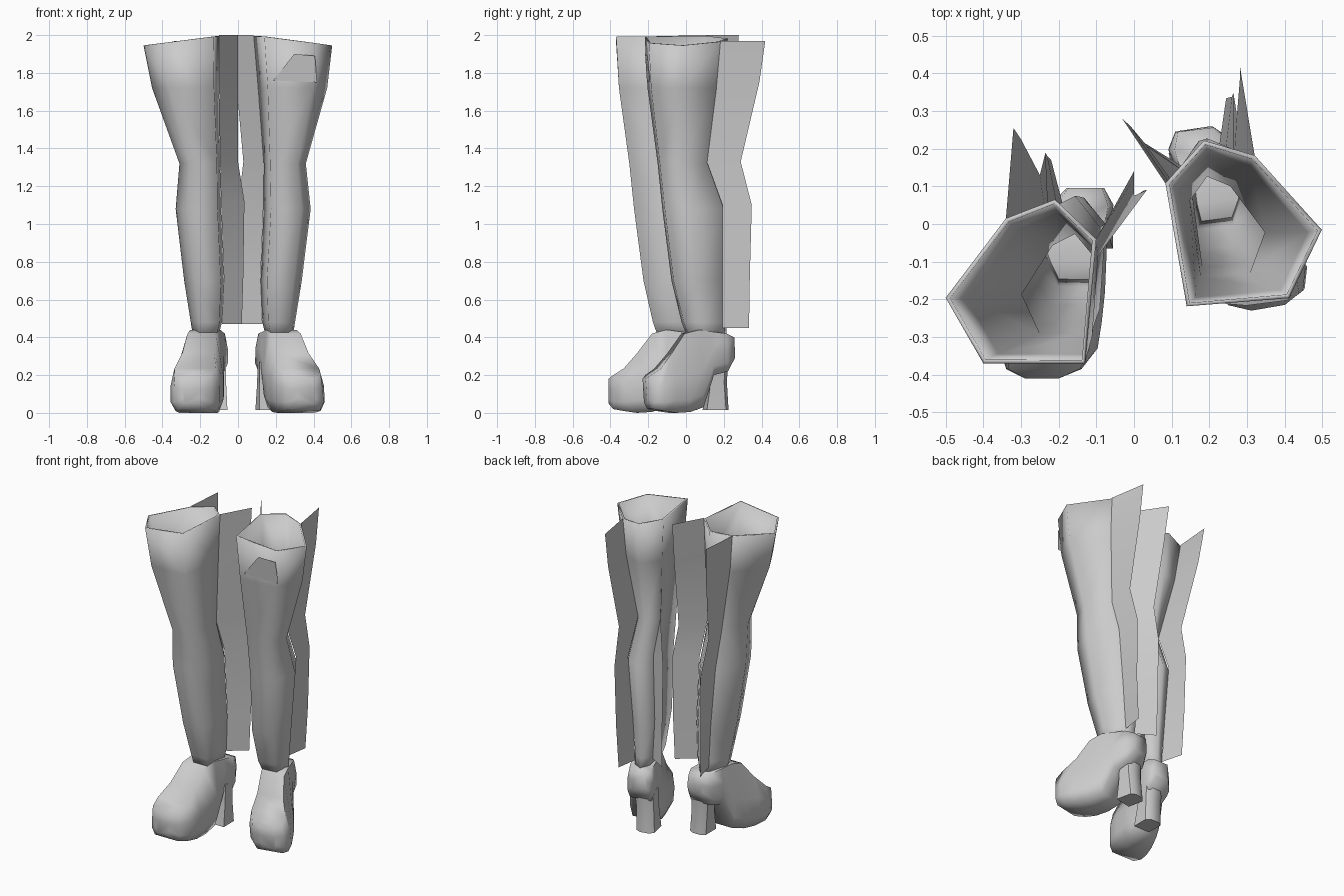
import bpy, bmesh, math
from mathutils import Matrix, Vector

cube = bpy.data.objects.get("Cube")
if cube:
    bpy.data.objects.remove(cube)

grey = bpy.data.materials.new("light grey leather")
grey.use_nodes = True
COLOUR = (0.6, 0.6, 0.6, 1)
grey.diffuse_color = COLOUR
grey.node_tree.nodes["Principled BSDF"].inputs["Base Color"].default_value = COLOUR


def place(p, side):
    """Right boot stays as drawn; left boot is mirrored, turned (foot most), moved back and leaned in."""
    p = Vector(p)
    if side == "right":
        return p
    lean = 0.045 - 0.065 * max(0, (p.z - 1.2) / 0.8)
    turn = 0.08 + 0.13 * max(0, (0.6 - p.z) / 0.6)
    p.x = -p.x
    return Matrix.Rotation(turn, 3, "Z") @ p + Vector((lean, 0.14, 0))


def loft(name, side, rings, closed=True, cap_start=False, cap_end=False, smooth=180):
    """Skin a row of point rings into one object."""
    bm = bmesh.new()
    rows = [[bm.verts.new(place(p, side)) for p in ring] for ring in rings]
    for a, b in zip(rows, rows[1:]):
        n = len(a)
        for i in range(n if closed else n - 1):
            j = (i + 1) % n
            bm.faces.new((a[i], a[j], b[j], b[i]))
    if cap_start:
        bm.faces.new(rows[0])
    if cap_end:
        bm.faces.new(rows[-1])
    bmesh.ops.recalc_face_normals(bm, faces=bm.faces)
    mesh = bpy.data.meshes.new(name)
    bm.to_mesh(mesh)
    bm.free()
    mesh.materials.append(grey)
    ob = bpy.data.objects.new(f"{side}_{name}", mesh)
    bpy.context.collection.objects.link(ob)
    bpy.ops.object.select_all(action="DESELECT")
    ob.select_set(True)
    bpy.context.view_layer.objects.active = ob
    bpy.ops.object.shade_smooth_by_angle(angle=math.radians(smooth))
    return ob


# Shaft cross-section: outer, front outer, front inner, inner, back, back outer
SECTION = [(-1, -.2), (-.5, -1), (.85, -1), (1, .52), (.45, 1), (-.2, .77)]
# Shaft levels: z, x range, y range
SHAFT = [(1.97, -.5, -.1, -.37, .065), (1.72, -.455, -.1, -.355, .04),
         (1.32, -.31, -.095, -.3, -.015), (1.08, -.33, -.09, -.275, .075),
         (.7, -.285, -.075, -.225, .07), (.48, -.25, -.085, -.175, .06),
         (.38, -.235, -.11, -.14, .055)]


def shaft_ring(z, x0, x1, y0, y1):
    cx, cy, rx, ry = (x0 + x1) / 2, (y0 + y1) / 2, (x1 - x0) / 2, (y1 - y0) / 2
    tilt = 0.025 if z > 1.9 else 0
    return [(cx + u * rx, cy + v * ry, z + tilt * u) for u, v in SECTION]


# Foot stations: y, half width, half width on top, bottom z, top z
FOOT = [(.095, .05, .045, .29, .4), (.05, .085, .07, .22, .42),
        (-.03, .085, .075, .2, .43), (-.1, .1, .08, .03, .44),
        (-.18, .115, .075, .005, .42), (-.26, .125, .085, 0, .315),
        (-.33, .13, .11, .01, .235), (-.385, .1, .095, .02, .2), (-.41, .045, .045, .05, .18)]


def foot_ring(y, w, top, z0, z1):
    cx = -.13 + (y - .09) * .23
    side = z0 + min(.19, (z1 - z0) * .6)
    half = [(.8 * w, z0), (w, z0 + (side - z0) * .35), (w, side), (top, z1)]
    outline = half + [(-u, z) for u, z in reversed(half)]
    return [(cx + u, y, z) for u, z in outline]


# Heel block levels: z, centre x, half width, front y, back y
HEEL = [(.27, -.125, .06, -.035, .06), (.16, -.118, .055, -.04, .052), (.015, -.112, .056, -.065, .058)]


def heel_ring(z, cx, w, y0, y1):
    return [(cx - w, y0, z), (cx + w, y0, z), (cx + w, y1 - .02, z),
            (cx + w * .5, y1, z), (cx - w * .5, y1, z), (cx - w, y1 - .02, z)]


# Free edges of the loose rear flaps, from top to bottom
OUTER_EDGE = [(-.32, .255, 1.97), (-.3, .225, 1.75), (-.25, .13, 1.33),
              (-.235, .19, 1.1), (-.23, .18, .72), (-.22, .17, .45)]
INNER_EDGE = [(0, .14, 2), (0, .12, 1.75), (0, .075, 1.33),
              (.034, .09, 1.12), (.028, .09, .72), (.02, .085, .47)]


def flap(name, side, edge, corner):
    rows = []
    for level, free in zip(SHAFT, edge):
        root = shaft_ring(*level)[corner]
        rows.append([(root[0], root[1], free[2]), free])
    loft(name, side, rows, closed=False, smooth=60)


for side in ("right", "left"):
    shaft = loft("boot_shaft", side, [shaft_ring(*s) for s in SHAFT])
    lining = shaft.modifiers.new("lining", "SOLIDIFY")
    lining.thickness = 0.012
    lining.offset = -1
    loft("platform_foot", side, [foot_ring(*s) for s in FOOT], cap_start=True, cap_end=True, smooth=75)
    loft("heel_block", side, [heel_ring(*s) for s in HEEL], cap_start=True, cap_end=True, smooth=50)
    flap("outer_flap", side, OUTER_EDGE, 5)
    flap("inner_flap", side, INNER_EDGE, 3)

# Small tucked patch on the front of the left thigh
loft("thigh_patch", "left", [[(-.28, -.38, 1.9), (-.39, -.375, 1.89)],
                             [(-.16, -.361, 1.76), (-.39, -.361, 1.75)]], closed=False, smooth=30)
